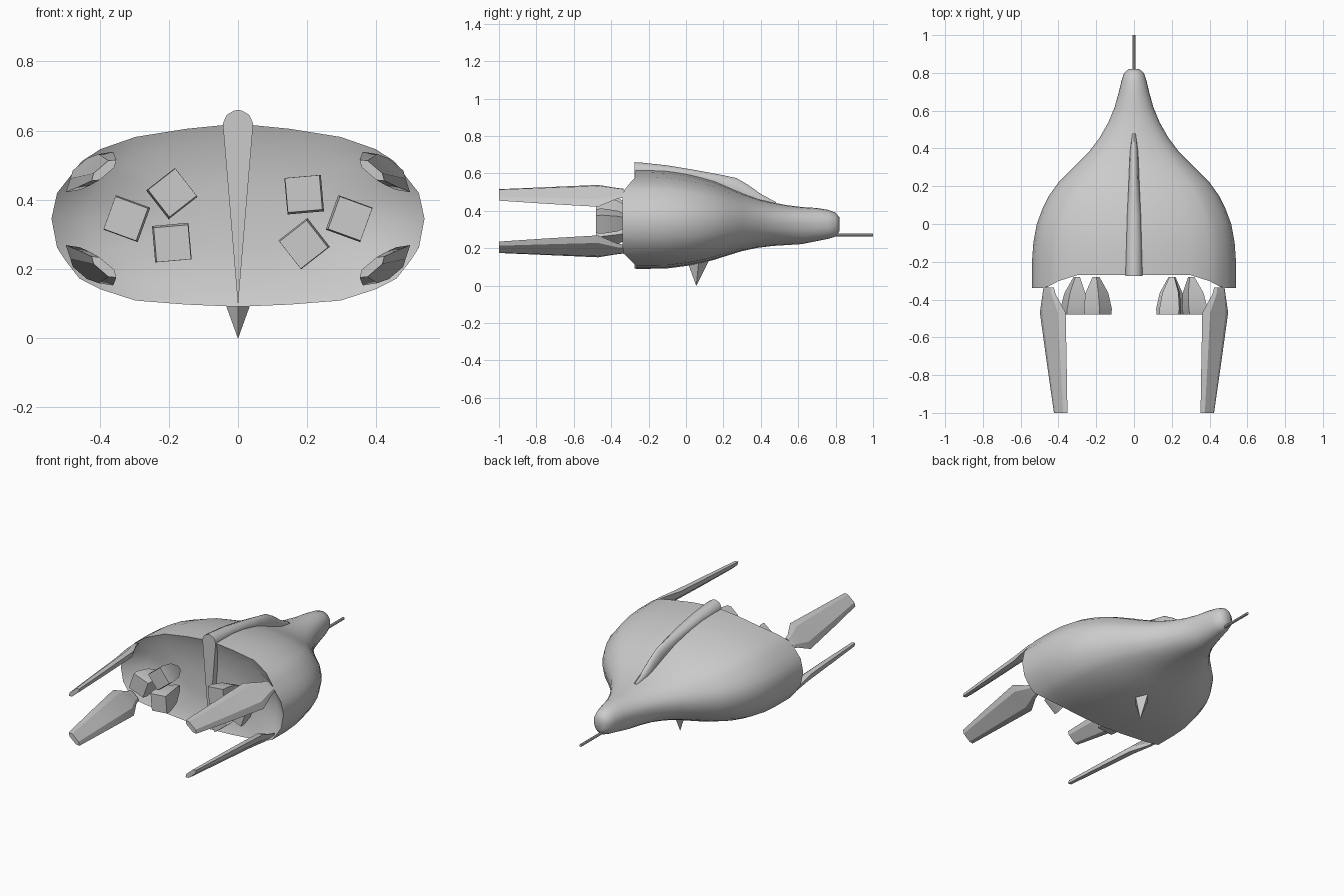
import bpy, bmesh, math
from mathutils import Vector

if "Cube" in bpy.data.objects:
    bpy.data.objects.remove(bpy.data.objects["Cube"])

grey = bpy.data.materials.new("hull grey")
grey.diffuse_color = (0.6, 0.6, 0.6, 1)
grey.use_nodes = True
grey.node_tree.nodes["Principled BSDF"].inputs["Base Color"].default_value = grey.diffuse_color


def loft(name, rings, smooth=None, cap_start=True, cap_end=True):
    """Skin a list of equal-length closed rings into one object."""
    bm = bmesh.new()
    vs = [[bm.verts.new(p) for p in r] for r in rings]
    n = len(rings[0])
    for a, b in zip(vs, vs[1:]):
        for i in range(n):
            bm.faces.new((a[i], a[(i + 1) % n], b[(i + 1) % n], b[i]))
    if cap_start:
        bm.faces.new(vs[0][::-1])
    if cap_end:
        bm.faces.new(vs[-1])
    bmesh.ops.recalc_face_normals(bm, faces=bm.faces)
    me = bpy.data.meshes.new(name)
    bm.to_mesh(me)
    bm.free()
    me.materials.append(grey)
    ob = bpy.data.objects.new(name, me)
    bpy.context.collection.objects.link(ob)
    if smooth:
        bpy.ops.object.select_all(action='DESELECT')
        ob.select_set(True)
        bpy.context.view_layer.objects.active = ob
        bpy.ops.object.shade_smooth_by_angle(angle=math.radians(smooth))
    return ob


# Hull: right half of the widest section, as fractions of half width and height
half = [(0, 1), (.28, .945), (.55, .86), (.74, .73), (.84, .6), (.91, .42), (.97, .27), (1, 0),
        (.97, -.33), (.92, -.49), (.85, -.68), (.74, -.8), (.55, -.93), (.28, -.975), (0, -1)]
section = half + [(-x, z) for x, z in half[-2:0:-1]]
# y, half width, top, bottom
stations = [(-.27, .54, .62, .09), (-.2, .54, .62, .09), (-.1, .533, .615, .092), (0, .515, .60, .105),
            (.08, .485, .58, .12), (.15, .45, .56, .138), (.22, .40, .53, .16), (.3, .32, .495, .185),
            (.38, .24, .465, .202), (.46, .18, .445, .212), (.54, .135, .43, .217), (.62, .102, .42, .222),
            (.7, .08, .415, .238), (.76, .066, .405, .25), (.8, .052, .39, .262), (.82, .028, .365, .29)]


def hull_ring(y, w, top, bottom):
    mid = .345 - .015 * max(0, y)
    t = min(1, max(0, (y - .1) / .4))  # box-like stern turns into a round nose
    ring = []
    for sx, sz in section:
        r = math.hypot(sx, sz)
        x, z = sx + (sx / r - sx) * t, sz + (sz / r - sz) * t
        ring.append(Vector((w * x, y, mid + z * ((top - mid) if z > 0 else (mid - bottom)))))
    return ring


rings = [hull_ring(*s) for s in stations]
for p in rings[0]:  # side lobes reach further aft
    p.y -= .07 * min(1, max(0, (abs(p.x) - .34) / .13))


def inset(f, y):  # recessed stern plate
    return [Vector((p.x * f, y, .345 + (p.z - .345) * f)) for p in rings[0]]


loft("hull", [inset(.35, -.235), inset(.8, -.25)] + rings, 50)

# Dorsal ridge whose stern edge runs down as a tapering spine: y, half width, shoulder, crest, foot
ridge = []
for y, w, sh, crest, foot in [(-.275, .044, .62, .66, .092), (-.24, .044, .62, .658, .12), (-.1, .04, .612, .643, .3),
                              (.05, .036, .59, .618, .3), (.18, .03, .555, .594, .3), (.27, .026, .52, .575, .3),
                              (.33, .024, .49, .54, .3), (.4, .02, .455, .49, .3), (.48, .01, .43, .447, .3)]:
    m = (sh + crest) / 2 + .005
    ridge.append([(-w, y, sh), (-w * .75, y, m), (-w * .3, y, crest - .003), (0, y, crest), (w * .3, y, crest - .003),
                  (w * .75, y, m), (w, y, sh), (0, y, foot)])
loft("dorsal_ridge", ridge, 50)

# Ventral fin: four-sided spike
loft("ventral_fin", [[(-.055, .07, .15), (0, .0, .15), (.055, .07, .15), (0, .13, .15)],
                     [(-.001, .055, .0), (0, .054, .0), (.001, .055, .0), (0, .056, .0)]])

# Nose probe
loft("nose_probe", [[(.008 * math.cos(a), y, .27 + .008 * math.sin(a))
                     for a in [math.tau * k / 8 for k in range(8)]] for y in (.78, 1.0)], 40)

# Four stern blades, mirrored across both planes
for side, sx in (("left", -1), ("right", 1)):
    for level, sz in (("upper", 1), ("lower", -1)):
        blade = []
        # y, centre x, centre height from the axis, half width, half thickness
        for y, cx, cz, w, t in [(-.335, .452, .15, .036, .008), (-.37, .45, .148, .045, .012),
                                (-.47, .43, .135, .09, .022), (-.75, .408, .137, .068, .018),
                                (-1, .388, .14, .047, .013)]:
            ring = []
            for u, v in ((-1, 0), (-.6, 1), (.6, 1), (1, 0), (.6, -1), (-.6, -1)):
                ring.append((sx * (cx - .76 * u * w + .65 * v * t), y, .345 + sz * (cz + .65 * u * w + .76 * v * t)))
            blade.append(ring)
        loft(f"{level}_{side}_blade", blade, 25)

# Six square thrusters, the right cluster being the left one turned half round
for side, s in (("left", -1), ("right", 1)):
    for i, (x, z, deg) in enumerate([(.325, 0, -20), (.19, .072, 5), (.19, -.075, 38)]):
        z = z if s > 0 else -z
        body = []
        for y, h, lean in [(-.28, .013, .022), (-.365, .043, .012), (-.45, .053, .003), (-.48, .05, 0)]:
            d = Vector((.235 - x, -z)).normalized() * lean
            cx, cz = s * (x + d.x), .345 + z + d.y
            body.append([(cx + h * 1.414 * math.cos(a), y, cz + h * 1.414 * math.sin(a))
                         for a in [math.radians(deg + 45 + 90 * k) for k in range(4)]])
        loft(f"{side}_thruster_{i + 1}", body, 30)
